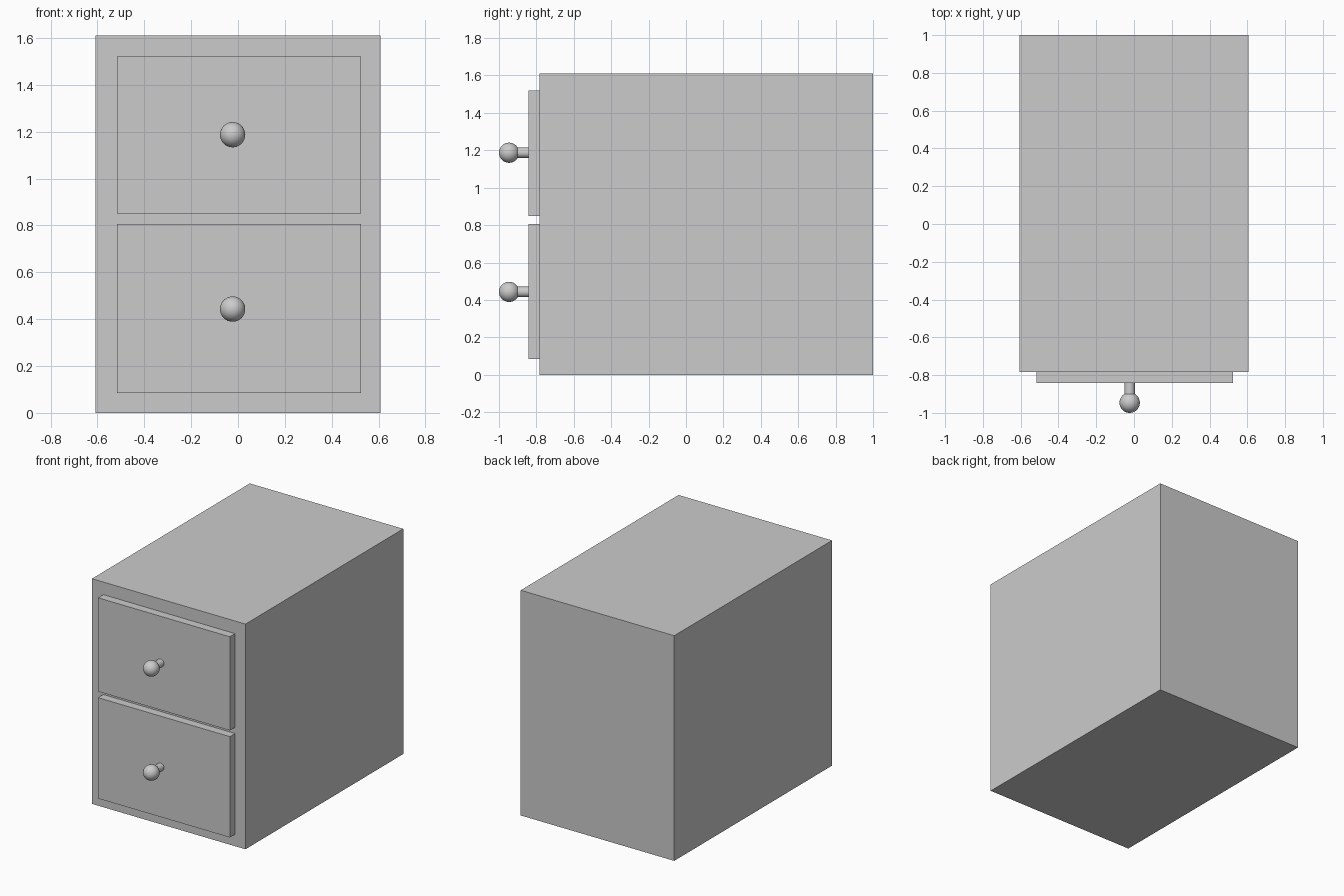
import bpy
import math

if "Cube" in bpy.data.objects:
    bpy.data.objects.remove(bpy.data.objects["Cube"])

FRONT = -0.783      # y of the cabinet face
PANEL = -0.842      # y of the drawer faces
KNOB_X = -0.023
KNOB_Y = -0.946
KNOB_R = 0.054


def box(name, x0, x1, y0, y1, z0, z1):
    bpy.ops.mesh.primitive_cube_add(
        size=1, location=((x0 + x1) / 2, (y0 + y1) / 2, (z0 + z1) / 2))
    ob = bpy.context.object
    ob.name = name
    ob.scale = (x1 - x0, y1 - y0, z1 - z0)
    bpy.ops.object.transform_apply(location=False, rotation=False, scale=True)
    return ob


def knob(name, z):
    # Round knob
    bpy.ops.mesh.primitive_uv_sphere_add(
        segments=32, ring_count=16, radius=KNOB_R,
        location=(KNOB_X, KNOB_Y, z), rotation=(math.pi / 2, 0, 0))
    bpy.context.object.name = name
    bpy.ops.object.shade_smooth_by_angle()
    # Stem joining the knob to the drawer face
    bpy.ops.mesh.primitive_cylinder_add(
        vertices=32, radius=0.028, depth=PANEL - KNOB_Y,
        location=(KNOB_X, (PANEL + KNOB_Y) / 2, z), rotation=(math.pi / 2, 0, 0))
    bpy.context.object.name = name + "_stem"
    bpy.ops.object.shade_smooth_by_angle()


# Cabinet body
box("cabinet_body", -0.607, 0.607, FRONT, 1.0, 0.0, 1.61)

# Drawer fronts with their knobs
for label, z0, z1, knob_z in (("lower", 0.085, 0.806, 0.443),
                              ("upper", 0.85, 1.52, 1.187)):
    box(label + "_drawer_front", -0.517, 0.525, PANEL, FRONT, z0, z1)
    knob(label + "_knob", knob_z)
